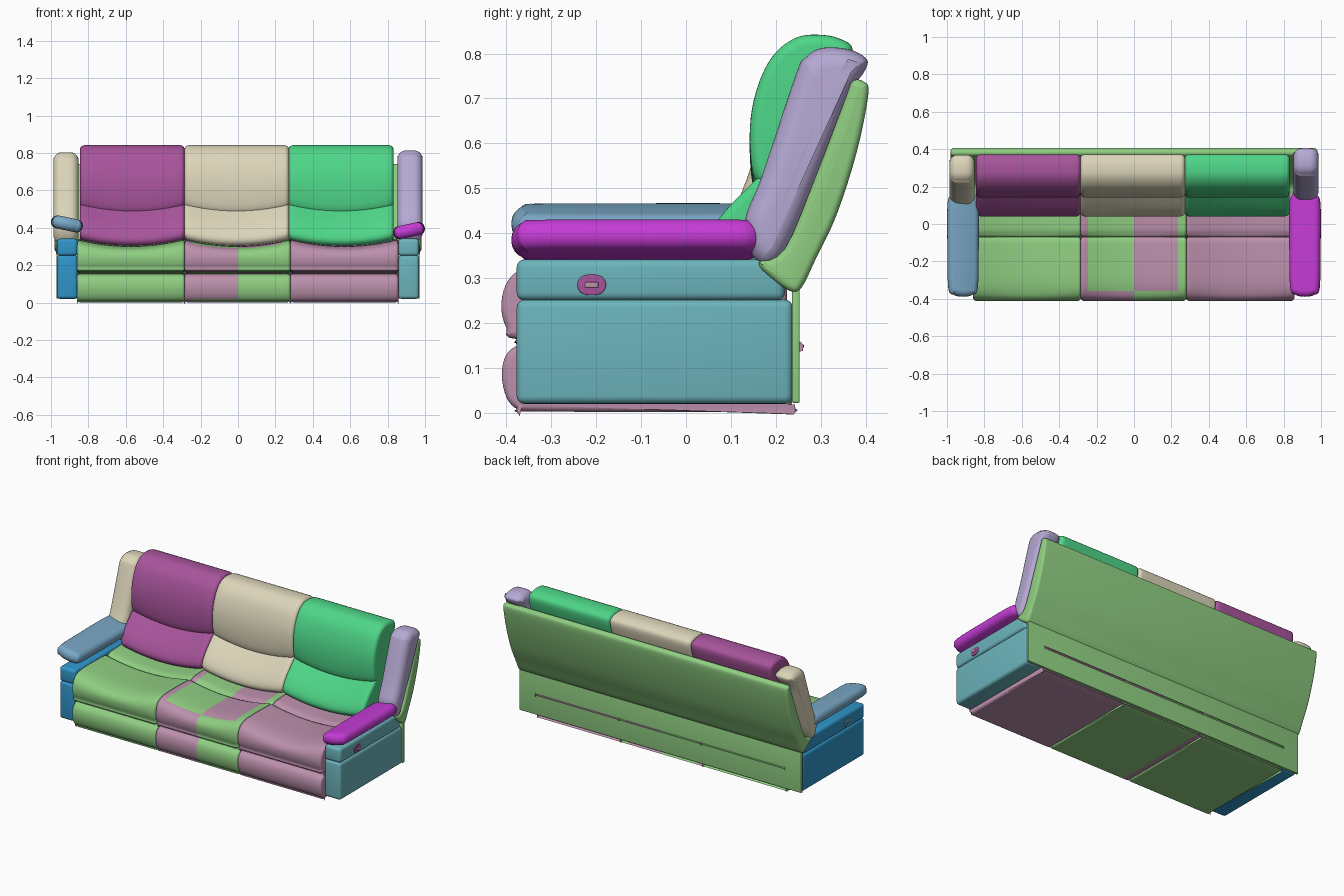
import bpy, bmesh, math
from mathutils import Vector

cube = bpy.data.objects.get("Cube")
if cube:
    bpy.data.objects.remove(cube, do_unlink=True)


def material(name, rgb):
    lin = [((c / 255 + 0.055) / 1.055) ** 2.4 for c in rgb] + [1.0]
    m = bpy.data.materials.new(name)
    m.use_nodes = True
    m.diffuse_color = lin
    bsdf = m.node_tree.nodes["Principled BSDF"]
    bsdf.inputs["Base Color"].default_value = lin
    bsdf.inputs["Roughness"].default_value = 0.7
    return m


PLUM = material("plum", (168, 84, 156))
BEIGE = material("beige", (220, 213, 186))
EMERALD = material("emerald", (78, 214, 136))
LEAF = material("leaf green", (144, 206, 130))
PINK = material("dusty pink", (188, 144, 172))
LAVENDER = material("lavender", (182, 169, 212))
MAGENTA = material("magenta", (198, 60, 214))
STEEL = material("steel blue", (122, 168, 198))
BLUE = material("blue", (48, 150, 202))
TEAL = material("teal", (108, 180, 188))


def finish(name, bm, mats, angle=40):
    bmesh.ops.recalc_face_normals(bm, faces=bm.faces)
    me = bpy.data.meshes.new(name)
    bm.to_mesh(me)
    bm.free()
    for m in mats:
        me.materials.append(m)
    ob = bpy.data.objects.new(name, me)
    bpy.context.collection.objects.link(ob)
    bpy.ops.object.select_all(action='DESELECT')
    ob.select_set(True)
    bpy.context.view_layer.objects.active = ob
    bpy.ops.object.shade_smooth_by_angle(angle=math.radians(angle))
    return ob


def spline(pts, n):
    """Closed Catmull-Rom curve through the points."""
    out = []
    p = [Vector(q) for q in pts]
    for i in range(len(p)):
        a, b, c, d = (p[(i + k) % len(p)] for k in (-1, 0, 1, 2))
        for s in range(n):
            t = s / n
            out.append(0.5 * (2 * b + (c - a) * t + (2 * a - 5 * b + 4 * c - d) * t * t
                              + (3 * b - a - 3 * c + d) * t ** 3))
    return out


def loft(name, profile, x0, x1, mats, r=0.03, sag=None, cuts=(), rule=None, n=4):
    """Sweep a (y, z) outline along x with rounded ends and an optional sag."""
    ring = spline(profile, n)
    count = len(ring)
    area = sum(ring[i - 1].cross(ring[i]) for i in range(count))
    normals = []
    for i in range(count):
        t = (ring[(i + 1) % count] - ring[i - 1]).normalized()
        normals.append(Vector((t.y, -t.x)) * (1 if area > 0 else -1))
    stations = {}
    for k in range(6):
        a = k / 5 * math.pi / 2
        dx, inset = r * (1 - math.cos(a)), r * (1 - math.sin(a))
        stations[x0 + dx] = inset
        stations[x1 - dx] = inset
    inner = [x0 + r + (x1 - x0 - 2 * r) * k / 12 for k in range(1, 12)] if sag else []
    for x in inner + list(cuts):
        stations[x] = max(0, stations.get(x, 0))
    bm = bmesh.new()
    rings = []
    for x in sorted(stations):
        u = (2 * x - x0 - x1) / (x1 - x0)
        row = []
        for p, nv in zip(ring, normals):
            q = p - nv * stations[x]
            z = q.y + (sag(q.y) * (1 - u * u) if sag else 0)
            row.append(bm.verts.new((x, q.x, z)))
        rings.append(row)
    for a, b in zip(rings, rings[1:]):
        for i in range(count):
            j = (i + 1) % count
            bm.faces.new((a[i], a[j], b[j], b[i]))
    bm.faces.new(rings[0])
    bm.faces.new(rings[-1])
    if rule:
        bmesh.ops.recalc_face_normals(bm, faces=bm.faces)
        for f in bm.faces:
            f.material_index = rule(f.calc_center_median(), f.normal)
    return finish(name, bm, mats)


def box(name, lo, hi, mat, bevel):
    bm = bmesh.new()
    bmesh.ops.create_cube(bm, size=1)
    for v in bm.verts:
        v.co = [l + (c + 0.5) * (h - l) for l, h, c in zip(lo, hi, v.co)]
    bmesh.ops.bevel(bm, geom=bm.edges[:], offset=bevel, segments=4, profile=0.5, affect='EDGES')
    return finish(name, bm, [mat])


def ramp(lo, hi, depth):
    """Sag that grows from height lo to height hi."""
    return lambda z: -depth * max(0, min(1, (z - lo) / (hi - lo)))


# Seats: lower front roll, footrest roll with front cushion, rear cushion
roll = [(-0.37, 0.152), (-0.4, 0.13), (-0.41, 0.085), (-0.4, 0.035), (-0.375, 0.008), (-0.33, 0.003),
        (0.2, 0.003), (0.232, 0.015), (0.238, 0.05), (0.238, 0.13), (0.22, 0.155), (-0.33, 0.157)]
front_seat = [(-0.37, 0.163), (-0.4, 0.19), (-0.411, 0.235), (-0.402, 0.285), (-0.372, 0.32),
              (-0.3, 0.337), (-0.13, 0.336), (-0.08, 0.33), (-0.068, 0.3), (-0.07, 0.18), (-0.1, 0.16)]
rear_seat = [(-0.07, 0.2), (-0.07, 0.3), (-0.05, 0.328), (0.0, 0.338), (0.18, 0.34), (0.22, 0.32),
             (0.22, 0.2), (0.18, 0.15), (-0.04, 0.15)]


def middle_colour(c, nrm):
    if c.x < -0.245:
        return 1
    if nrm.z < -0.7 and c.z < 0.05:
        return 0
    if c.y < -0.36 and c.z < 0.32:
        return 1 if c.x < 0 else 0
    return 1 if 0 < c.x < 0.235 else 0


seats = [("right", -0.86, -0.285, [LEAF], (), None),
         ("middle", -0.285, 0.28, [LEAF, PINK], (-0.245, 0.0, 0.235), middle_colour),
         ("left", 0.28, 0.857, [PINK], (), None)]
for side, x0, x1, mats, cuts, rule in seats:
    loft(side + "_base_roll", roll, x0, x1, mats, 0.014, ramp(0.5, 0.6, 0.01), cuts, rule)
    loft(side + "_front_seat", front_seat, x0, x1, mats, 0.016, ramp(0.24, 0.33, 0.036), cuts, rule)
    loft(side + "_rear_seat", rear_seat, x0, x1, mats, 0.016, ramp(0.24, 0.33, 0.036), cuts, rule)

# Back cushions: headrest and lumbar
headrest = [(0.155, 0.525), (0.142, 0.6), (0.147, 0.68), (0.168, 0.75), (0.2, 0.803), (0.245, 0.835),
            (0.29, 0.842), (0.34, 0.834), (0.372, 0.805), (0.35, 0.71), (0.28, 0.53), (0.2, 0.505)]
lumbar = [(0.17, 0.535), (0.125, 0.495), (0.075, 0.44), (0.045, 0.39), (0.045, 0.355), (0.08, 0.335),
          (0.19, 0.325), (0.25, 0.42), (0.28, 0.52), (0.22, 0.545)]
for side, x0, x1, mat in (("right", -0.845, -0.285, PLUM), ("middle", -0.287, 0.273, BEIGE),
                          ("left", 0.27, 0.832, EMERALD)):
    loft(side + "_headrest", headrest, x0, x1, [mat], 0.024, lambda z: -0.036 * max(0, min(1, (0.78 - z) / 0.25)))
    loft(side + "_lumbar_cushion", lumbar, x0, x1, [mat], 0.024, lambda z: -0.034)

# Back shell and lower back panel
shell = [(0.162, 0.335), (0.19, 0.3), (0.235, 0.27), (0.258, 0.28), (0.29, 0.345), (0.335, 0.44), (0.38, 0.58),
         (0.406, 0.71), (0.395, 0.738), (0.37, 0.738), (0.355, 0.7), (0.29, 0.53), (0.22, 0.365)]
loft("back_shell", shell, -0.98, 0.98, [LEAF], 0.016)
box("lower_back_panel", (-0.97, 0.236, 0.022), (0.97, 0.253, 0.29), LEAF, 0.004)

# Arms, built for each side
wing = [(0.13, 0.42), (0.17, 0.53), (0.245, 0.755), (0.265, 0.79), (0.3, 0.812), (0.36, 0.81), (0.4, 0.79),
        (0.4, 0.765), (0.36, 0.7), (0.29, 0.52), (0.215, 0.35), (0.16, 0.335)]
pad = [(-0.282, 0), (-0.272, 0.05), (-0.235, 0.08), (0, 0.085), (0.2, 0.085), (0.26, 0.07), (0.282, 0.03)]
pad += [(y, -w) for y, w in reversed(pad[1:])]
for side, s, panel, top, wing_mat, plate, lift in (("left", 1, TEAL, MAGENTA, LAVENDER, PLUM, 0),
                                                   ("right", -1, BLUE, STEEL, BEIGE, STEEL, 1)):
    xa, xb = sorted((s * 0.857, s * 0.968))
    box(side + "_arm_panel", (xa, -0.377, 0.02), (xb, 0.238, 0.252), panel, 0.018)
    box(side + "_arm_upper_panel", (xa, -0.377, 0.25), (xb, 0.22, 0.342), panel, 0.018)
    # Armrest pad, higher on its outer edge
    rest = loft(side + "_armrest", pad, -0.035, 0.035, [top], 0.033)
    rest.rotation_euler.y = math.radians(90 - s * 12)
    rest.location = (s * 0.914, -0.107, 0.385 + 0.036 * lift)
    # Wing beside the back cushions
    wa, wb = sorted((s * 0.852, s * 0.987))
    loft(side + "_wing", [(y - 0.035 * lift, z - 0.01 * lift) for y, z in wing], wa, wb, [wing_mat], 0.045)
    # Recliner handle: oval plate, round recess and lever
    pa, pb = sorted((s * 0.962, s * 0.972))
    oval = [(-0.242, 0.285), (-0.233, 0.303), (-0.21, 0.308), (-0.187, 0.303), (-0.178, 0.285),
            (-0.187, 0.267), (-0.21, 0.262), (-0.233, 0.267)]
    loft(side + "_handle_plate", oval, pa, pb, [plate], 0.003)
    la, lb = sorted((s * 0.97, s * 0.976))
    box(side + "_handle_lever", (la, -0.225, 0.279), (lb, -0.195, 0.291), PINK if s > 0 else BLUE, 0.002)
